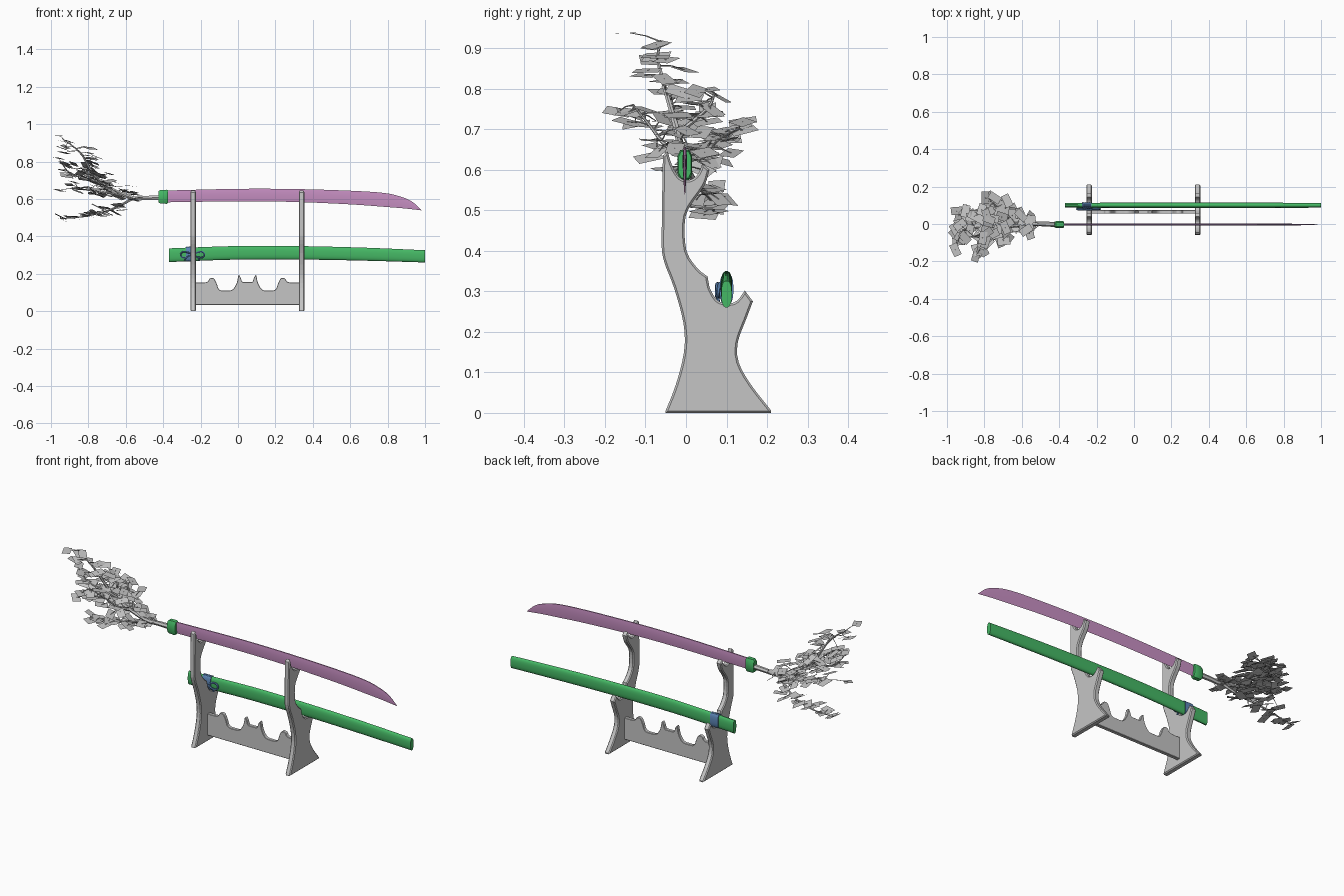
import bpy, bmesh, math, random
from mathutils import Vector, Euler

random.seed(11)
if "Cube" in bpy.data.objects:
    bpy.data.objects.remove(bpy.data.objects["Cube"])


def material(name, rgb):
    m = bpy.data.materials.new(name)
    m.use_nodes = True
    m.diffuse_color = (*rgb, 1)
    m.node_tree.nodes["Principled BSDF"].inputs["Base Color"].default_value = (*rgb, 1)
    return m


grey = material("pale grey", (0.56, 0.56, 0.56))
pink = material("orchid pink", (0.58, 0.28, 0.55))
green = material("leaf green", (0.06, 0.48, 0.13))
blue = material("cord blue", (0.11, 0.24, 0.48))


def select(ob):
    bpy.ops.object.select_all(action="DESELECT")
    ob.select_set(True)
    bpy.context.view_layer.objects.active = ob


def finish(name, bm, mat, smooth=True):
    mesh = bpy.data.meshes.new(name)
    bm.to_mesh(mesh)
    bm.free()
    mesh.materials.append(mat)
    ob = bpy.data.objects.new(name, mesh)
    bpy.context.collection.objects.link(ob)
    if smooth:
        select(ob)
        bpy.ops.object.shade_smooth_by_angle(angle=math.radians(35))
    return ob


def spline(points, steps=4):
    """Smooth run through the points, keeping both ends."""
    p = [Vector(q) for q in points]
    p = [p[0]] + p + [p[-1]]
    out = []
    for a, b, c, d in zip(p, p[1:], p[2:], p[3:]):
        for i in range(steps):
            t = i / steps
            out.append((b * 2 + (c - a) * t + (a * 2 - b * 5 + c * 4 - d) * t * t
                        + (b * 3 - a - c * 3 + d) * t ** 3) / 2)
    return out + [p[-1]]


def slab(name, outline, place, push, mat, bevel):
    """Flat outline placed in space, pushed to a thickness, with chamfered rims."""
    bm = bmesh.new()
    face = bm.faces.new([bm.verts.new(place(u, v)) for u, v in outline])
    grown = bmesh.ops.extrude_face_region(bm, geom=[face])["geom"]
    bmesh.ops.translate(bm, vec=push, verts=[g for g in grown if isinstance(g, bmesh.types.BMVert)])
    bmesh.ops.recalc_face_normals(bm, faces=bm.faces)
    rims = [e for e in bm.edges if any(len(f.verts) > 4 for f in e.link_faces)]
    bmesh.ops.bevel(bm, geom=rims, offset=bevel, segments=1, affect="EDGES", clamp_overlap=False)
    finish(name, bm, mat, False)


def loft(name, stations, section, y, mat):
    """Stations are (x, bottom, top, half width); section is (side, height) in unit range."""
    bm = bmesh.new()
    rings = [[bm.verts.new((x, y + s * w, lo + h * (hi - lo))) for s, h in section]
             for x, lo, hi, w in stations]
    n = len(section)
    for a, b in zip(rings, rings[1:]):
        for i in range(n):
            bm.faces.new((a[i], a[(i + 1) % n], b[(i + 1) % n], b[i]))
    bm.faces.new(rings[0])
    bm.faces.new(rings[-1])
    bmesh.ops.recalc_face_normals(bm, faces=bm.faces)
    finish(name, bm, mat)


def oval(sides, power):
    ring = []
    for i in range(sides):
        a = math.tau * (i + 0.5) / sides
        c, s = math.cos(a), math.sin(a)
        ring.append((math.copysign(abs(c) ** power, c), 0.5 + 0.5 * math.copysign(abs(s) ** power, s)))
    return ring


def tubes(name, paths, radius, mat, cyclic=False):
    """Each path is (points, start thickness, end thickness)."""
    cu = bpy.data.curves.new(name, "CURVE")
    cu.dimensions, cu.bevel_depth, cu.bevel_resolution, cu.use_fill_caps = "3D", radius, 1, True
    for pts, r0, r1 in paths:
        sp = cu.splines.new("POLY")
        sp.points.add(len(pts) - 1)
        sp.use_cyclic_u = cyclic
        for i, (point, p) in enumerate(zip(sp.points, pts)):
            point.co = (*p, 1)
            point.radius = r0 + (r1 - r0) * i / (len(pts) - 1)
    cu.materials.append(mat)
    ob = bpy.data.objects.new(name, cu)
    bpy.context.collection.objects.link(ob)
    select(ob)
    bpy.ops.object.convert(target="MESH")
    bpy.ops.object.shade_smooth_by_angle(angle=math.radians(50))


# Stand side plates: front edge, upper cup, neck, lower cup, back edge
front = [(-.05, .006), (-.025, .07), (-.005, .15), (-.006, .22), (-.03, .31), (-.056, .38), (-.06, .44), (-.057, .635)]
upper_cup = [(-.045, .645), (-.034, .61), (-.015, .58), (.01, .575), (.03, .59), (.04, .615)]
neck = [(.058, .6), (.045, .56), (.01, .51), (-.003, .47), (.001, .4), (.028, .357), (.053, .337)]
lower_cup = [(.058, .31), (.075, .28), (.1, .27), (.125, .276), (.145, .302)]
back = [(.165, .275), (.148, .23), (.128, .175), (.13, .125), (.16, .07), (.21, .006)]
plate = [(-.05, 0)] + [p for run in (front, upper_cup, neck, lower_cup, back) for p in spline(run, 3)] + [(.21, 0)]
for name, x in (("right_stand_plate", -.255), ("left_stand_plate", .325)):
    slab(name, plate, lambda u, v: (x, u, v), (.03, 0, 0), grey, .005)

# Cross rail with a mirrored wavy top
half = spline([(.045, .15), (.075, .155), (.086, .18), (.097, .192), (.107, .15),
               (.13, .115), (.165, .11), (.2, .115), (.215, .15), (.23, .176), (.252, .174), (.268, .155), (.33, .153)])
right_half = [(.1 - p[0], p[1]) for p in reversed(half[4:])]
rail = [(-.23, .033)] + right_half + half[4:] + [(.33, .033)]
slab("cross_rail", rail, lambda u, v: (u, .055, v), (0, .02, 0), grey, .002)

# Blade
blade_line = spline([(-.38, .582, .645, .006), (0, .587, .654, .006), (.3, .584, .653, .006),
                     (.6, .571, .644, .006), (.78, .558, .632, .005), (.87, .551, .612, .004),
                     (.93, .545, .586, .003), (.98, .539, .541, .001)])
loft("blade", blade_line, [(0, 0), (1, .6), (.5, 1), (-.5, 1), (-1, .6)], -.003, pink)

# Collar between blade and branch grip
loft("blade_collar", [(-.424, .58, .643, .016), (-.416, .574, .65, .019),
                      (-.38, .572, .651, .019), (-.373, .578, .647, .016)], oval(8, .6), -.003, green)

# Scabbard
sheath_line = spline([(-.37, .262, .336, .013), (-.1, .273, .346, .014), (.1, .276, .35, .014),
                      (.4, .275, .347, .014), (.7, .269, .339, .014), (1, .26, .326, .013)])
loft("scabbard", sheath_line, oval(20, .8), .1, green)

# Ridged cord wrapping, bow and hanging ends
ridges = [(-.278 + i * .005, .2645 + i % 2 * .002, .346 - i % 2 * .002, .017 - i % 2 * .0015) for i in range(11)]
loft("cord_wraps", ridges, oval(20, .8), .1, blue)
bow = [(-.243 + .063 * math.sin(a), .08 + .004 * math.cos(a), .302 + .016 * math.sin(2 * a))
       for a in (math.tau * k / 32 for k in range(32))]
tubes("cord_bow", [(bow, 1, 1)], .005, blue, True)
ends = [spline([(-.245, .079, .3), (-.245 + s * .025, .077, .292), (-.245 + s * .04, .081, .27)]) for s in (-1, 1)]
tubes("cord_ends", [(e, 1, 1) for e in ends], .004, blue)

# Branch grip: (path, start thickness, end thickness, leaf count, leaf spread)
fork = (-.56, 0, .605)
crown = (-.74, -.02, .69)
limbs = [
    ([(-.42, -.003, .607), (-.48, 0, .606), fork, (-.65, -.01, .64), crown], 1, .6, 12, .035),
    ([crown, (-.79, -.04, .76), (-.83, -.06, .83), (-.88, -.07, .88), (-.93, -.06, .915)], .6, .15, 15, .032),
    ([fork, (-.64, .03, .56), (-.72, .06, .53), (-.83, .07, .505), (-.95, .06, .495)], .6, .15, 19, .03),
    ([(-.63, -.01, .63), (-.68, .05, .65), (-.73, .09, .68), (-.77, .13, .7)], .5, .15, 20, .03),
    ([(-.65, -.01, .64), (-.7, -.05, .66), (-.76, -.09, .71), (-.82, -.13, .76)], .5, .15, 20, .035),
    ([fork, (-.68, .01, .63), (-.76, .03, .64), (-.88, 0, .66)], .5, .15, 26, .04),
    ([crown, (-.76, .03, .73), (-.79, .06, .76), (-.8, .07, .79)], .5, .15, 14, .032),
    ([crown, (-.82, -.02, .71), (-.9, -.03, .74), (-.95, -.04, .8)], .5, .15, 14, .028),
]
stems = []
leaves = bmesh.new()
for points, r0, r1, count, spread in limbs:
    path = spline(points)
    stems.append((path, r0, r1))
    for i in range(count):
        base = path[int(len(path) * (.25 + .75 * i / count))]
        spot = base + Vector([random.gauss(0, spread * k) for k in (1, 1, .5)])
        spot.x = min(max(spot.x, -.958), -.56)
        spot.y = min(max(spot.y, -.17), .14)
        stems.append(([base, (base + spot) / 2 + Vector((0, 0, .004)), spot], .16, .08))
        turn = Euler((random.gauss(0, .15), random.gauss(.25, .15), random.uniform(0, math.tau)), "ZYX")
        quad = []
        for u, v in ((-1, -1), (1, -1), (1, 1), (-1, 1)):
            corner = Vector((u * .034, v * .021, 0))
            corner.rotate(turn)
            quad.append(leaves.verts.new(spot + corner))
        leaves.faces.new(quad)
tubes("branch_grip", stems, .014, grey)
finish("leaf_cards", leaves, grey, False)
